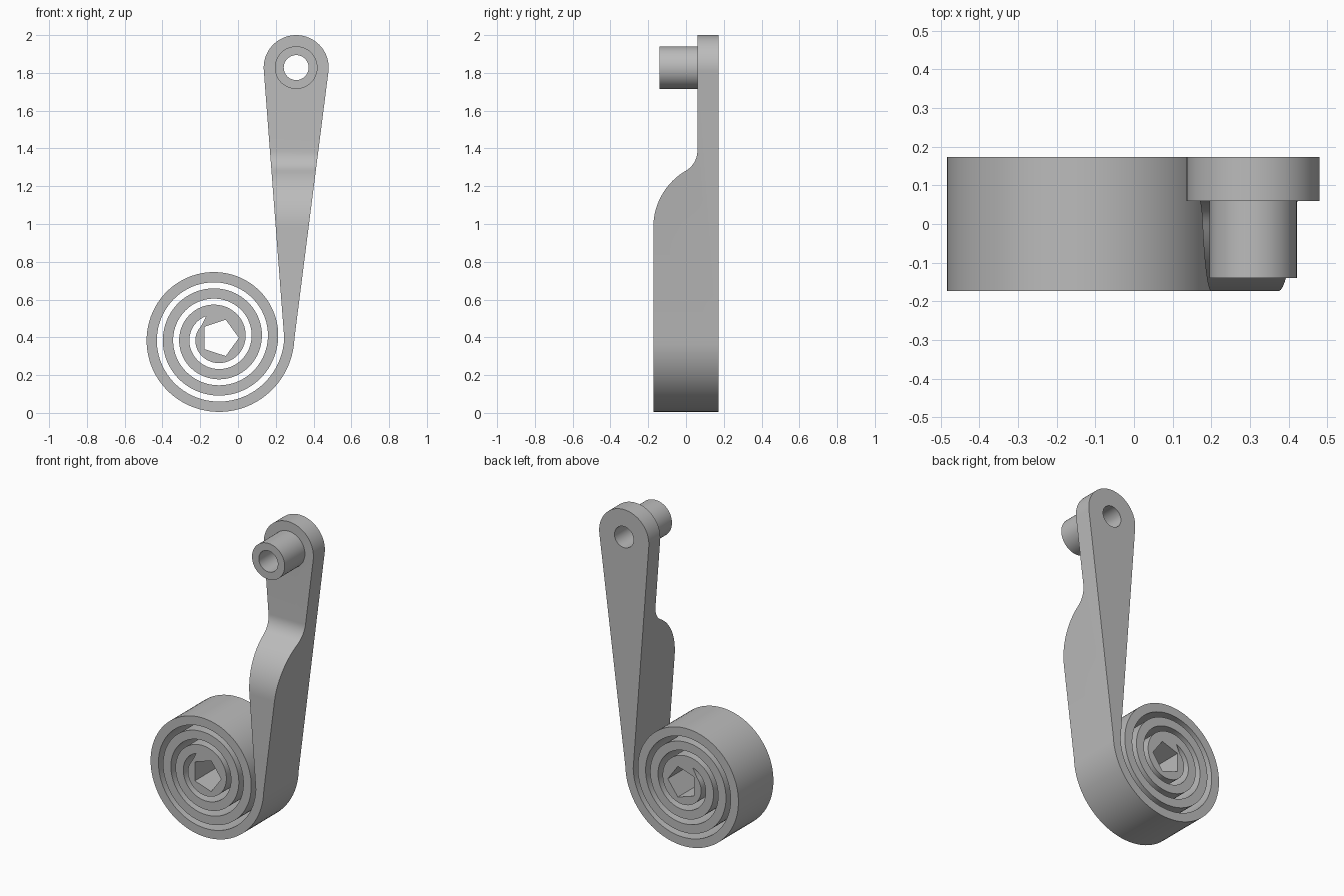
import bpy
import bmesh
from math import cos, sin, pi, radians

cube = bpy.data.objects.get("Cube")
if cube:
    bpy.data.objects.remove(cube, do_unlink=True)

HALF = 0.173                  # half depth of the strip
FRONT = 0.06                  # front face of the thin upper arm
HEAD = (0.308, 1.828)         # centre of the arm's eye
COIL = (-0.114, 0.397)        # centre of the coil
R0, PITCH, BAND = 0.413, 0.0863, 0.0545

steel = bpy.data.materials.new("grey steel")
steel.use_nodes = True
steel.diffuse_color = (0.5, 0.5, 0.5, 1)
steel.node_tree.nodes["Principled BSDF"].inputs["Base Color"].default_value = (0.5, 0.5, 0.5, 1)


def arc(center, r, a0, a1, n):
    """Points on an arc, angles in degrees."""
    out = []
    for i in range(n + 1):
        a = radians(a0 + (a1 - a0) * i / n)
        out.append((center[0] + r * cos(a), center[1] + r * sin(a)))
    return out


def spiral(start, t0, t1):
    """Clockwise Archimedean spiral, t counted in turns."""
    n = int(abs(t1 - t0) * 80)
    out = []
    for i in range(n + 1):
        t = t0 + (t1 - t0) * i / n
        r = start - PITCH * t
        out.append((COIL[0] + r * cos(2 * pi * t), COIL[1] - r * sin(2 * pi * t)))
    return out


def plate(name, outlines, y0, y1):
    """Extrude closed x-z outlines (inner ones become holes) from y0 to y1."""
    curve = bpy.data.curves.new(name, "CURVE")
    curve.dimensions = "2D"
    curve.fill_mode = "BOTH"
    curve.extrude = (y1 - y0) / 2
    for pts in outlines:
        s = curve.splines.new("POLY")
        s.points.add(len(pts) - 1)
        for p, (x, z) in zip(s.points, pts):
            p.co = (x, z, 0, 1)
        s.use_cyclic_u = True
    ob = bpy.data.objects.new(name, curve)
    bpy.context.collection.objects.link(ob)
    select(ob)
    bpy.ops.object.convert(target="MESH")
    ob = bpy.context.object
    ob.name = name
    # Stand the outline up and weld the caps to the walls
    bm = bmesh.new()
    bm.from_mesh(ob.data)
    for v in bm.verts:
        v.co = (v.co.x, (y0 + y1) / 2 - v.co.z, v.co.y)
    bmesh.ops.remove_doubles(bm, verts=bm.verts, dist=1e-5)
    bmesh.ops.recalc_face_normals(bm, faces=bm.faces)
    bm.to_mesh(ob.data)
    bm.free()
    ob.data.materials.clear()
    ob.data.materials.append(steel)
    return ob


def select(ob):
    bpy.ops.object.select_all(action="DESELECT")
    ob.select_set(True)
    bpy.context.view_layer.objects.active = ob


def smooth(ob):
    select(ob)
    bpy.ops.object.shade_smooth_by_angle(angle=radians(30))


# Arm and coil as one continuous strip, with eye and pentagonal socket
eye = arc(HEAD, 0.066, 0, 352.5, 47)
socket = arc((-0.096, COIL[1]), 0.101, 0, 288, 4)
strip = (arc(HEAD, 0.172, 184, -7, 48)
         + spiral(R0, 0, 3.6)
         + spiral(R0 - BAND, 2.68, 0))
spring = plate("spiral_spring_arm", [strip, eye, socket], -HALF, HALF)

# Cutter that thins the upper arm through an S-shaped step
step = (arc((HALF, 0.983), 2 * HALF, 180, 120, 20)
        + arc((FRONT - 0.12, 1.387), 0.12, -60, 0, 12)[1:]
        + [(FRONT, 2.2), (-0.4, 2.2), (-0.4, 0.983)])
bm = bmesh.new()
face = bm.faces.new([bm.verts.new((0.0, y, z)) for y, z in step])
side = bmesh.ops.extrude_face_region(bm, geom=[face])["geom"]
bmesh.ops.translate(bm, vec=(0.8, 0, 0),
                    verts=[g for g in side if isinstance(g, bmesh.types.BMVert)])
bmesh.ops.recalc_face_normals(bm, faces=bm.faces)
mesh = bpy.data.meshes.new("step_cutter")
bm.to_mesh(mesh)
bm.free()
mesh.materials.append(steel)
cutter = bpy.data.objects.new("step_cutter", mesh)
bpy.context.collection.objects.link(cutter)

cut = spring.modifiers.new("step", "BOOLEAN")
cut.operation = "DIFFERENCE"
cut.solver = "EXACT"
cut.object = cutter
select(spring)
bpy.ops.object.modifier_apply(modifier=cut.name)
bpy.data.objects.remove(cutter, do_unlink=True)
smooth(spring)

# Hollow pin on the front of the eye
pin = plate("hollow_pin", [arc(HEAD, 0.113, 0, 352.5, 47), eye], -0.14, FRONT)
smooth(pin)
